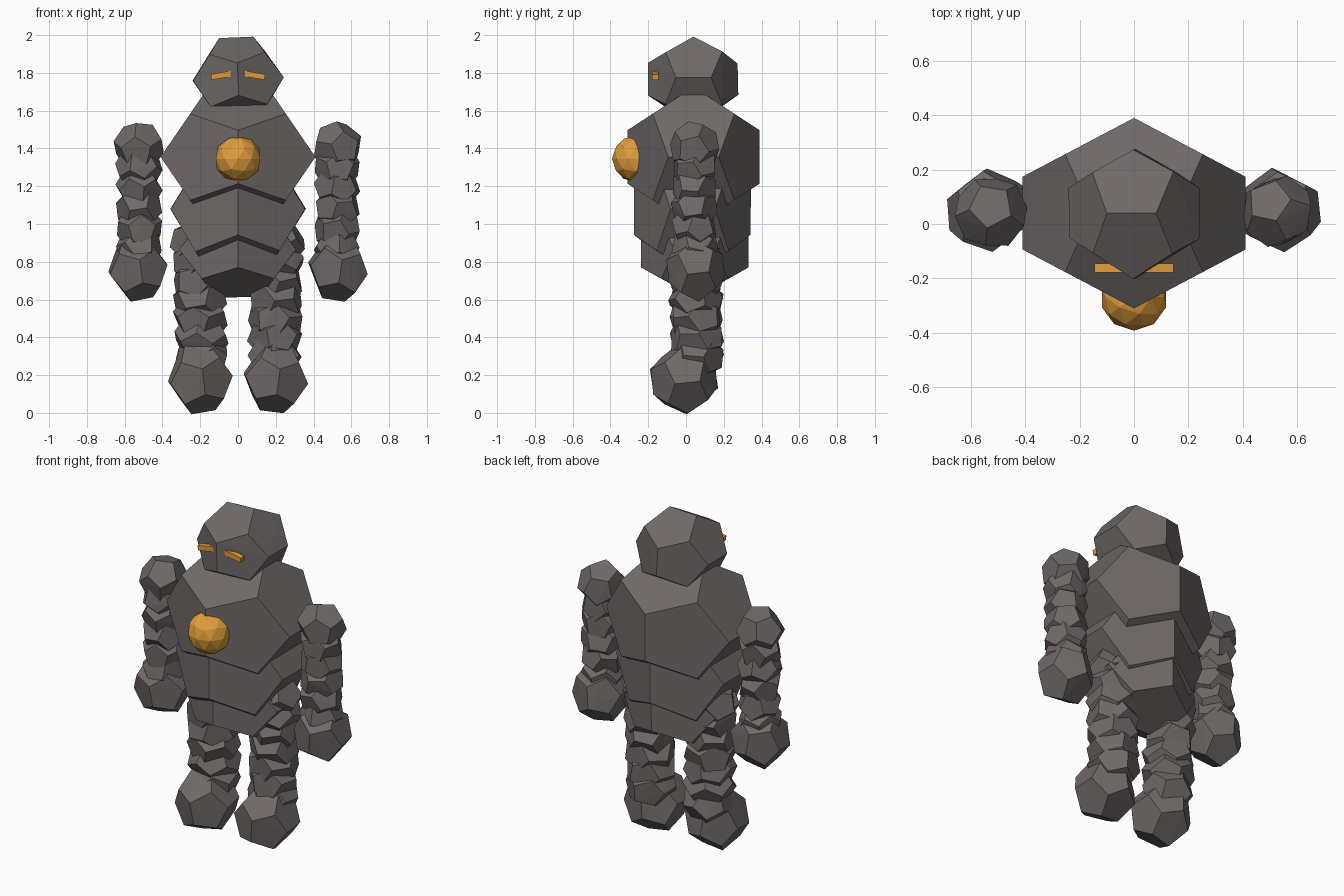
import bpy
import bmesh
import math
import random
from mathutils import Vector, Euler

random.seed(7)

if "Cube" in bpy.data.objects:
    bpy.data.objects.remove(bpy.data.objects["Cube"])


def make_material(name, color):
    mat = bpy.data.materials.new(name)
    mat.use_nodes = True
    rgba = (*color, 1.0)
    mat.diffuse_color = rgba
    bsdf = mat.node_tree.nodes["Principled BSDF"]
    bsdf.inputs["Base Color"].default_value = rgba
    bsdf.inputs["Roughness"].default_value = 0.9
    return mat


STONE = make_material("dark stone", (0.16, 0.143, 0.138))
AMBER = make_material("glowing amber", (0.75, 0.34, 0.045))


def finish(name, bm, mat, location):
    mesh = bpy.data.meshes.new(name)
    bm.to_mesh(mesh)
    bm.free()
    mesh.materials.append(mat)
    obj = bpy.data.objects.new(name, mesh)
    obj.location = location
    bpy.context.collection.objects.link(obj)
    return obj


def dodecahedron_points():
    """Corners within a unit half-extent: top edge along x, front edge upright."""
    phi = (1 + math.sqrt(5)) / 2
    a, b = 1 / phi, 1 / phi ** 2
    pts = [Vector((x, y, z)) for x in (-a, a) for y in (-a, a) for z in (-a, a)]
    for s in (-1, 1):
        for t in (-b, b):
            pts += [Vector((s, t, 0)), Vector((0, s, t)), Vector((t, 0, s))]
    return pts


def boulder(name, location, half, turn=(0, 0, 0), rough=0.0):
    """Faceted stone with twelve main faces and slightly uneven corners."""
    bm = bmesh.new()
    rot = Euler(turn).to_matrix()
    for p in dodecahedron_points():
        p = rot @ p
        p = Vector([c * h for c, h in zip(p, half)])
        bm.verts.new(p * (1 + random.uniform(-rough, rough)))
    bmesh.ops.convex_hull(bm, input=bm.verts[:])
    bmesh.ops.dissolve_limit(bm, angle_limit=math.radians(2),
                             verts=bm.verts[:], edges=bm.edges[:])
    return finish(name, bm, STONE, location)


def random_turn():
    return [random.uniform(-math.pi, math.pi) for _ in range(3)]


# Torso and head
boulder("chest", (0, 0.04, 1.355), (0.41, 0.35, 0.37))
boulder("abdomen", (0, 0.035, 1.08), (0.36, 0.31, 0.36), rough=0.015)
boulder("pelvis", (0, 0.045, 0.865), (0.31, 0.285, 0.25), rough=0.015)
boulder("head", (0, 0.04, 1.767), (0.238, 0.24, 0.222), (0, -0.04, 0), 0.03)

for side, sign in (("left", 1), ("right", -1)):
    # Arm: a column of tumbled stones ending in a fist
    for i in range(6):
        r = 0.128 if i == 0 else 0.117
        boulder(f"{side}_arm_stone_{i + 1}",
                (sign * 0.525, 0.045, 1.41 - 0.108 * i),
                (r, r, r), random_turn(), 0.03)
    boulder(f"{side}_hand", (sign * 0.53, 0.05, 0.765),
            (0.155, 0.15, 0.165), (0.1, sign * 0.15, 0.1), 0.03)

    # Leg: the same column of stones, slightly thicker, on a heavy foot
    for i in range(7):
        boulder(f"{side}_leg_stone_{i + 1}",
                (sign * (0.21 - 0.003 * i), 0.055, 0.9 - 0.1 * i),
                (0.14, 0.138, 0.125), random_turn(), 0.03)
    boulder(f"{side}_foot", (sign * 0.2, -0.01, 0.182),
            (0.168, 0.172, 0.18), (0.1, sign * 0.12, 0.1), 0.02)

    # Eye: a thin bar, lower at its outer end
    bm = bmesh.new()
    bmesh.ops.create_cube(bm, size=1)
    bmesh.ops.scale(bm, vec=(0.12, 0.034, 0.03), verts=bm.verts)
    eye = finish(f"{side}_eye", bm, AMBER, (sign * 0.083, -0.162, 1.788))
    eye.rotation_euler.y = sign * 0.17

# Chest gem
bm = bmesh.new()
bmesh.ops.create_icosphere(bm, subdivisions=2, radius=0.124)
finish("chest_gem", bm, AMBER, (0, -0.268, 1.345))
